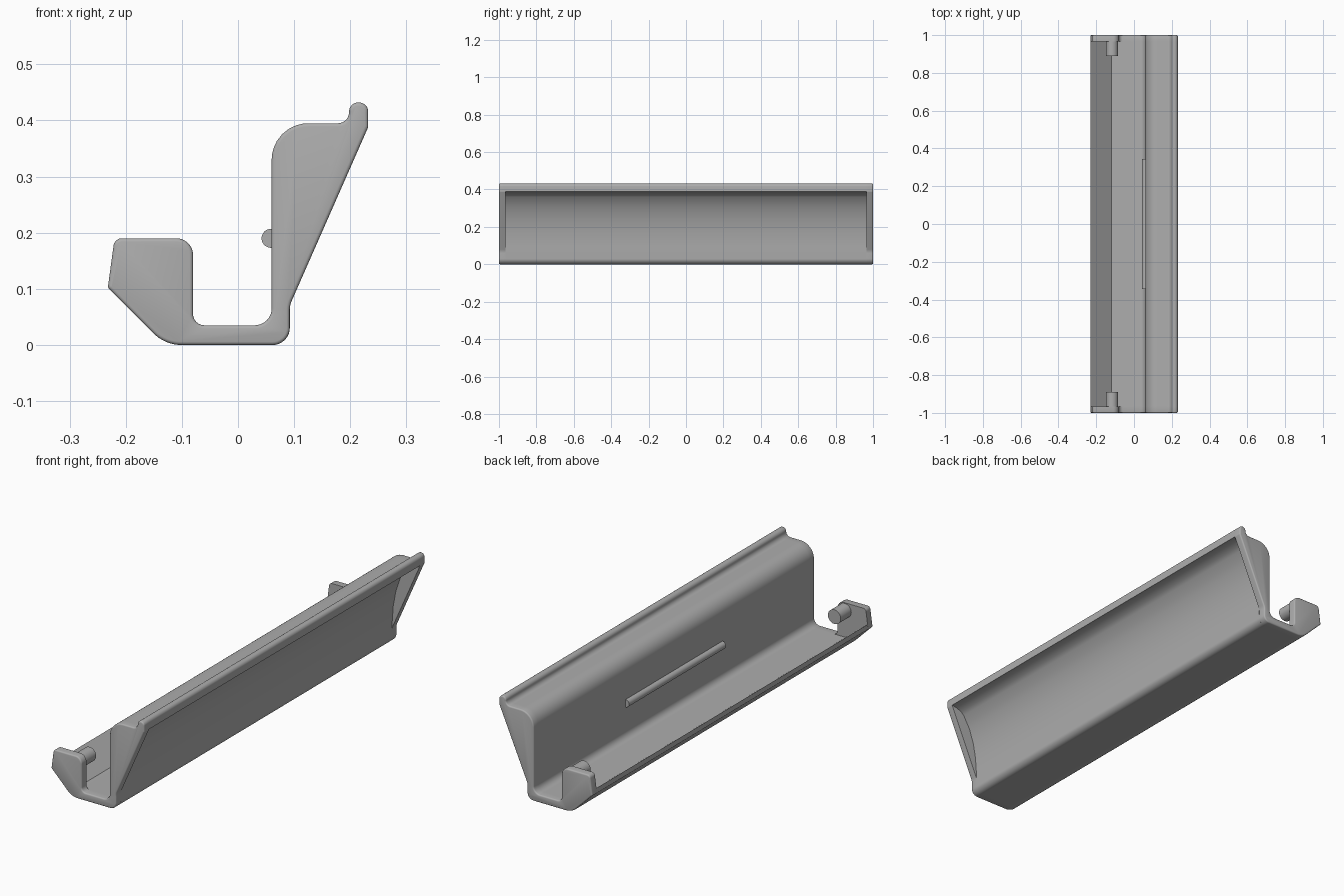
import bpy, bmesh, math
from mathutils import Vector

cube = bpy.data.objects.get("Cube")
if cube:
    bpy.data.objects.remove(cube, do_unlink=True)

grey = bpy.data.materials.new("plain grey")
grey.use_nodes = True
colour = (0.42, 0.42, 0.42, 1)
grey.diffuse_color = colour
grey.node_tree.nodes["Principled BSDF"].inputs["Base Color"].default_value = colour


def rounded(corners, steps=8):
    """Outline in x, z with each corner filleted by its own radius."""
    out = []
    for i, (x, z, r) in enumerate(corners):
        p = Vector((x, z))
        if r == 0:
            out.append(p)
            continue
        a = (Vector(corners[i - 1][:2]) - p).normalized()
        b = (Vector(corners[(i + 1) % len(corners)][:2]) - p).normalized()
        half = a.angle(b) / 2
        centre = p + (a + b).normalized() * (r / math.sin(half))
        start = p + a * (r / math.tan(half)) - centre
        end = p + b * (r / math.tan(half)) - centre
        for k in range(steps + 1):
            t = k / steps
            out.append(centre + (start * (1 - t) + end * t).normalized() * r)
    return out


def extrude(name, outline, y0, y1, bevel=0):
    """Extrude an outline along y; the cap at y0 may have a softened rim."""
    bm = bmesh.new()
    cap = bm.faces.new([bm.verts.new((p.x, y0, p.y)) for p in outline])
    res = bmesh.ops.extrude_face_region(bm, geom=[cap], use_keep_orig=True)
    moved = [v for v in res["geom"] if isinstance(v, bmesh.types.BMVert)]
    bmesh.ops.translate(bm, verts=moved, vec=(0, y1 - y0, 0))
    if bevel:
        bmesh.ops.bevel(bm, geom=list(cap.edges), offset=bevel, segments=3,
                        profile=0.5, affect='EDGES')
    bmesh.ops.recalc_face_normals(bm, faces=bm.faces)
    mesh = bpy.data.meshes.new(name)
    bm.to_mesh(mesh)
    bm.free()
    mesh.materials.append(grey)
    obj = bpy.data.objects.new(name, mesh)
    bpy.context.collection.objects.link(obj)
    bpy.ops.object.select_all(action='DESELECT')
    obj.select_set(True)
    bpy.context.view_layer.objects.active = obj
    bpy.ops.object.shade_smooth_by_angle(angle=math.radians(32))
    return obj


def circle(x, z, r, n=32):
    return [Vector((x + r * math.cos(2 * math.pi * k / n),
                    z + r * math.sin(2 * math.pi * k / n))) for k in range(n)]


# Shared outline: top bead, shelf, tall wall and channel floor
inside = [(.232, .432, .016), (.198, .432, .016), (.198, .395, .02),
          (.06, .395, .065), (.06, .035, .03)]
underside = [(-.232, .102, .008), (-.13, 0, .07), (.092, 0, .03)]

# End plates with a raised cheek and a solid sloping web
cheek = [(-.08, .035, .02), (-.08, .19, .03), (-.22, .19, .015)]
end_outline = rounded(inside + cheek + underside +
                      [(.092, .07, .05), (.232, .388, .01)])

# Long body with a low sloping lip and a hollowed outer wall
lip = [(-.12, .035, 0), (-.229, .122, 0)]
hollow = [(.093, .1, 0), (.098, .17, 0), (.111, .24, 0), (.133, .305, 0),
          (.165, .36, 0), (.18, .374, 0), (.207, .384, 0), (.232, .388, 0)]
extrude("channel_body", rounded(inside + lip + underside + hollow), -.965, .965)

for side, name in ((-1, "front"), (1, "back")):
    extrude(name + "_end_plate", end_outline, side, side * .965, .006)
    # Peg pointing inward from the cheek
    extrude(name + "_peg", circle(-.116, .155, .032), side * .97, side * .89)

# Retaining rib on the inner wall
extrude("wall_rib", circle(.059, .19, .017), -.345, .345)
